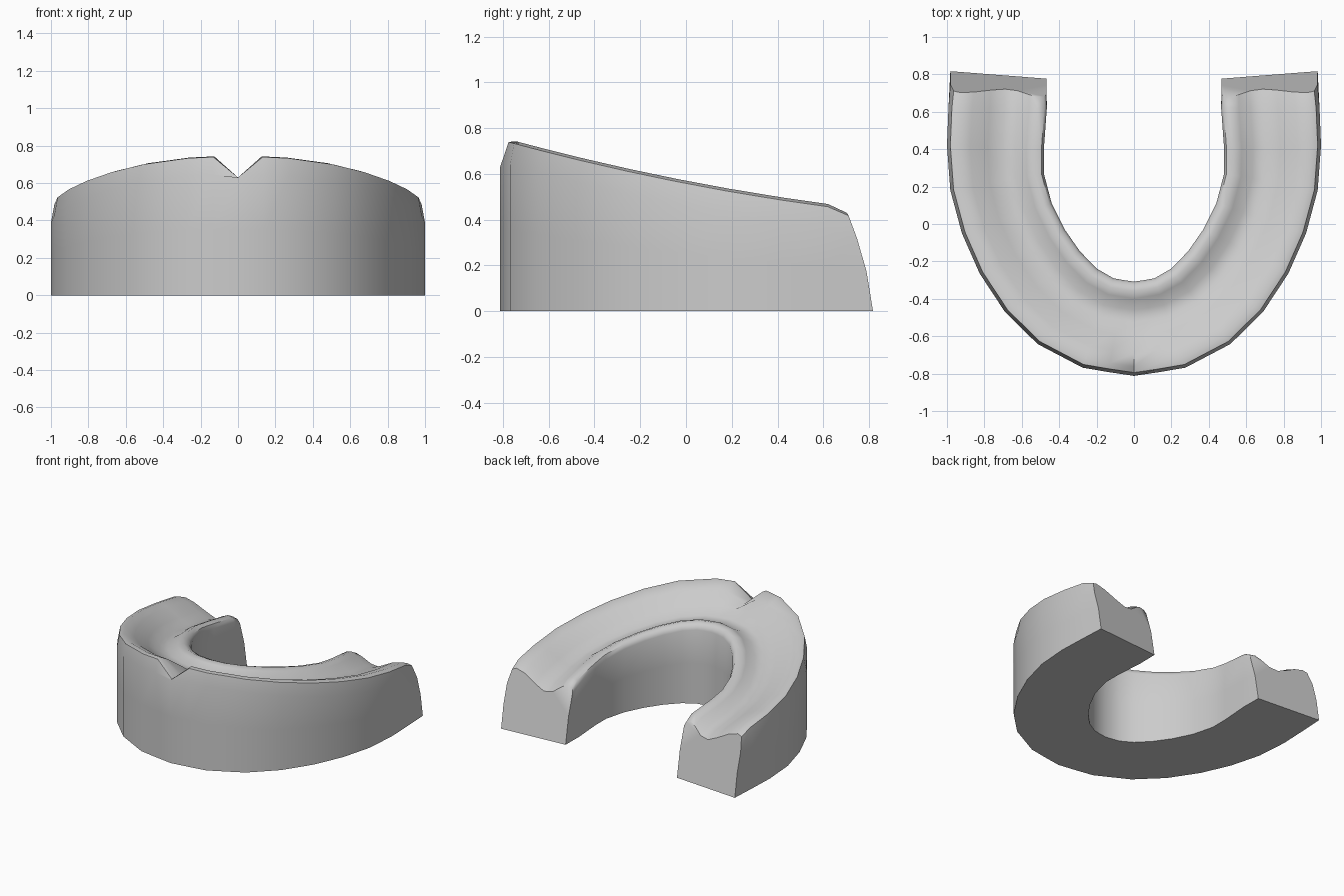
import bpy, bmesh, math

if "Cube" in bpy.data.objects:
    bpy.data.objects.remove(bpy.data.objects["Cube"])

# Plan outlines of one half, from the front centre to the back end
outer = [(0, -.812), (.135, -.792), (.275, -.768), (.515, -.642), (.69, -.47), (.825, -.265),
         (.92, -.05), (.982, .18), (1, .42), (.992, .62), (.982, .817)]
inner = [(0, -.308), (.055, -.30), (.11, -.29), (.20, -.238), (.29, -.145), (.37, -.03),
         (.44, .11), (.482, .27), (.482, .40), (.466, .62), (.468, .777)]
# Cross-section of the top: (fraction from outer to inner wall, height below rim line)
top = [(0, -.11), (.035, -.012), (.10, 0), (.24, -.02), (.42, -.07), (.57, -.105),
       (.70, -.095), (.82, -.05), (.90, -.03), (.975, -.04), (1, -.07)]


def rim(y):
    return .57 - .195 * y + .05 * y * y


def section(i):
    (ox, oy), (ix, iy) = outer[i], inner[i]
    last = i == len(outer) - 1
    pts = []
    for t, d in top:
        x, y = ox + (ix - ox) * t, oy + (iy - oy) * t
        z = rim(y) + d - (.015 if last else 0)
        if i == 0:
            z = min(z, .63)          # notch at the front centre
        pts.append((x, y, z))
    # walls: half-height point on each side, then the flat base
    pts = [(ox, oy, 0), (ox, oy, pts[0][2] * .55)] + pts
    pts += [(ix, iy, pts[-1][2] * .55), (ix, iy, 0)]
    if last:                         # back ends lean forward toward the top
        pts = [(x, y - .11 * (z / .43) ** 1.5, z) for x, y, z in pts]
    return pts


# Full row of sections, left end to right end
half = [section(i) for i in range(len(outer))]
rows = [[(-x, y, z) for x, y, z in s] for s in reversed(half[1:])] + half

bm = bmesh.new()
rings = [[bm.verts.new(p) for p in r] for r in rows]
n = len(rings[0])
for a, b in zip(rings, rings[1:]):
    for j in range(n):
        k = (j + 1) % n
        bm.faces.new((a[j], a[k], b[k], b[j]))
bm.faces.new(rings[0])
bm.faces.new(rings[-1])
bmesh.ops.recalc_face_normals(bm, faces=bm.faces)

mesh = bpy.data.meshes.new("mouth_guard")
bm.to_mesh(mesh)
bm.free()
guard = bpy.data.objects.new("mouth_guard", mesh)
bpy.context.collection.objects.link(guard)
bpy.context.view_layer.objects.active = guard
guard.select_set(True)
bpy.ops.object.shade_smooth_by_angle(angle=math.radians(50))
